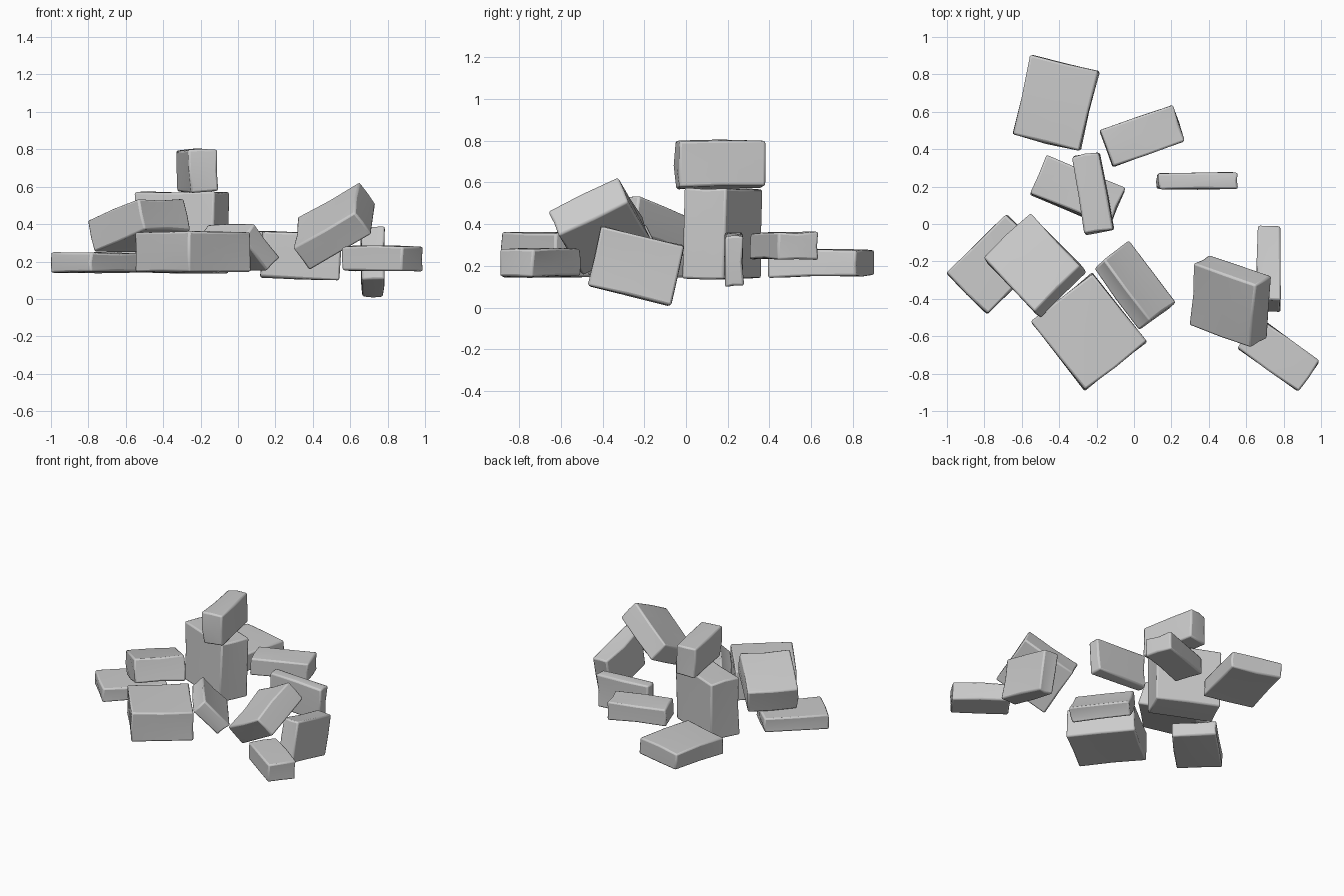
import bpy, bmesh, random
from math import radians
from mathutils import Euler, Vector

if "Cube" in bpy.data.objects:
    bpy.data.objects.remove(bpy.data.objects["Cube"])

random.seed(4)


def stone(name, centre, size, turn):
    """Worn block: slightly uneven subdivided box with softened edges."""
    bm = bmesh.new()
    bmesh.ops.create_cube(bm, size=1)
    bmesh.ops.subdivide_edges(bm, edges=bm.edges[:], cuts=1, use_grid_fill=True)
    rot = Euler([radians(a) for a in turn]).to_matrix()
    wobble = 0.006
    for v in bm.verts:
        p = Vector([v.co[i] * size[i] for i in range(3)])
        p += Vector([random.uniform(-wobble, wobble) for _ in range(3)])
        v.co = rot @ p + Vector(centre)
    mesh = bpy.data.meshes.new(name)
    bm.to_mesh(mesh)
    bm.free()
    ob = bpy.data.objects.new(name, mesh)
    bpy.context.collection.objects.link(ob)
    bev = ob.modifiers.new("worn_edges", 'BEVEL')
    bev.width, bev.segments = 0.011, 2
    bev.limit_method, bev.angle_limit = 'ANGLE', radians(40)
    bpy.ops.object.select_all(action='DESELECT')
    ob.select_set(True)
    bpy.context.view_layer.objects.active = ob
    bpy.ops.object.shade_smooth_by_angle(angle=radians(35))


# Name, centre, size, rotation in degrees
stones = [
    # central upright pair
    ("centre_stone", (-0.30, 0.175, 0.355), (0.455, 0.22, 0.43), (-1, 0, -23)),
    ("top_stone", (-0.22, 0.165, 0.688), (0.15, 0.42, 0.225), (0, -3, 10)),
    # back stones
    ("back_left_slab", (-0.42, 0.645, 0.213), (0.375, 0.435, 0.125), (1, 0, -13.5)),
    ("back_right_stone", (0.045, 0.47, 0.295), (0.41, 0.21, 0.13), (0, 0, 19)),
    ("back_upright_slab", (0.337, 0.23, 0.23), (0.42, 0.088, 0.245), (0, 2.5, 0)),
    # left stones, one leaning on the other
    ("left_slab", (-0.735, -0.215, 0.195), (0.445, 0.305, 0.105), (0, 0, 45)),
    ("left_leaning_stone", (-0.53, -0.22, 0.393), (0.415, 0.345, 0.17), (0, -16.5, -46)),
    # front stones
    ("front_stone", (-0.24, -0.575, 0.253), (0.42, 0.47, 0.213), (0, 0, 38)),
    ("front_tilted_slab", (0.0, -0.33, 0.275), (0.41, 0.245, 0.105), (-47, 0, -53)),
    # right stones
    ("right_tilted_stone", (0.515, -0.41, 0.39), (0.405, 0.37, 0.155), (30, -29, -20)),
    ("right_upright_slab", (0.72, -0.24, 0.20), (0.12, 0.41, 0.295), (-13.5, 0, 0)),
    ("right_low_slab", (0.775, -0.70, 0.215), (0.395, 0.20, 0.132), (0, 0, -36)),
]
for s in stones:
    stone(*s)
